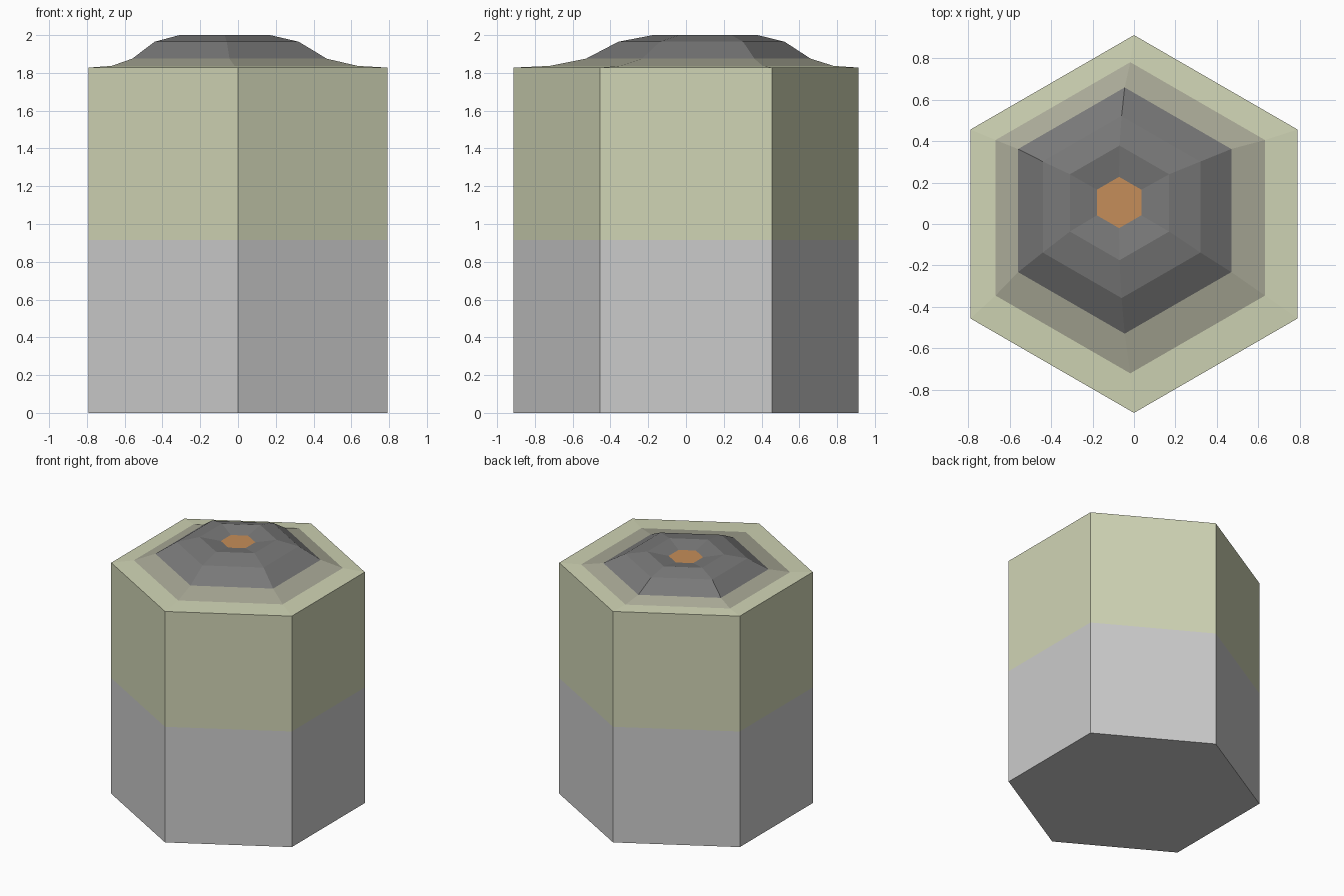
import bpy, bmesh, math

if "Cube" in bpy.data.objects:
    bpy.data.objects.remove(bpy.data.objects["Cube"])


def loft(name, rings, color=None, cap_bottom=False, cap_top=False):
    """Flat-sided hexagonal loft; each ring is (centre x, centre y, radius, z)."""
    bm = bmesh.new()
    loops = []
    for cx, cy, r, z in rings:
        angles = [math.radians(30 + 60 * i) for i in range(6)]
        loops.append([bm.verts.new((cx + r * math.cos(a), cy + r * math.sin(a), z))
                      for a in angles])
    for low, high in zip(loops, loops[1:]):
        for i in range(6):
            j = (i + 1) % 6
            bm.faces.new((low[i], low[j], high[j], high[i]))
    if cap_bottom:
        bm.faces.new(loops[0][::-1])
    if cap_top:
        bm.faces.new(loops[-1])
    mesh = bpy.data.meshes.new(name)
    bm.to_mesh(mesh)
    bm.free()
    obj = bpy.data.objects.new(name, mesh)
    bpy.context.collection.objects.link(obj)
    if color:
        mat = bpy.data.materials.new(name + "_colour")
        mat.diffuse_color = (*color, 1)
        mat.use_nodes = True
        mat.node_tree.nodes["Principled BSDF"].inputs["Base Color"].default_value = mat.diffuse_color
        mesh.materials.append(mat)
    return obj


R = 0.913
# Shared rings, from the ground up to the crater floor
ground = (0, 0, R, 0)
middle = (0, 0, R, 0.915)
rim = (0, 0, R, 1.828)
foot = (-0.018, 0.03, 0.752, 1.837)
slope = (-0.045, 0.065, 0.595, 1.875)
shoulder = (-0.06, 0.082, 0.44, 1.965)
crest = (-0.07, 0.102, 0.277, 2.0)
floor = (-0.072, 0.104, 0.124, 1.973)

# Stone column and grass layer
loft("stone_base", [ground, middle], cap_bottom=True)
loft("grass_layer", [middle, rim, foot], (0.63, 0.66, 0.46))
# Ash skirt, dark cone with crater, and lava pool
loft("ash_skirt", [foot, slope], (0.40, 0.40, 0.31))
loft("volcano_cone", [slope, shoulder, crest, floor], (0.19, 0.19, 0.19))
loft("lava_pool", [floor], (0.56, 0.27, 0.10), cap_top=True)
